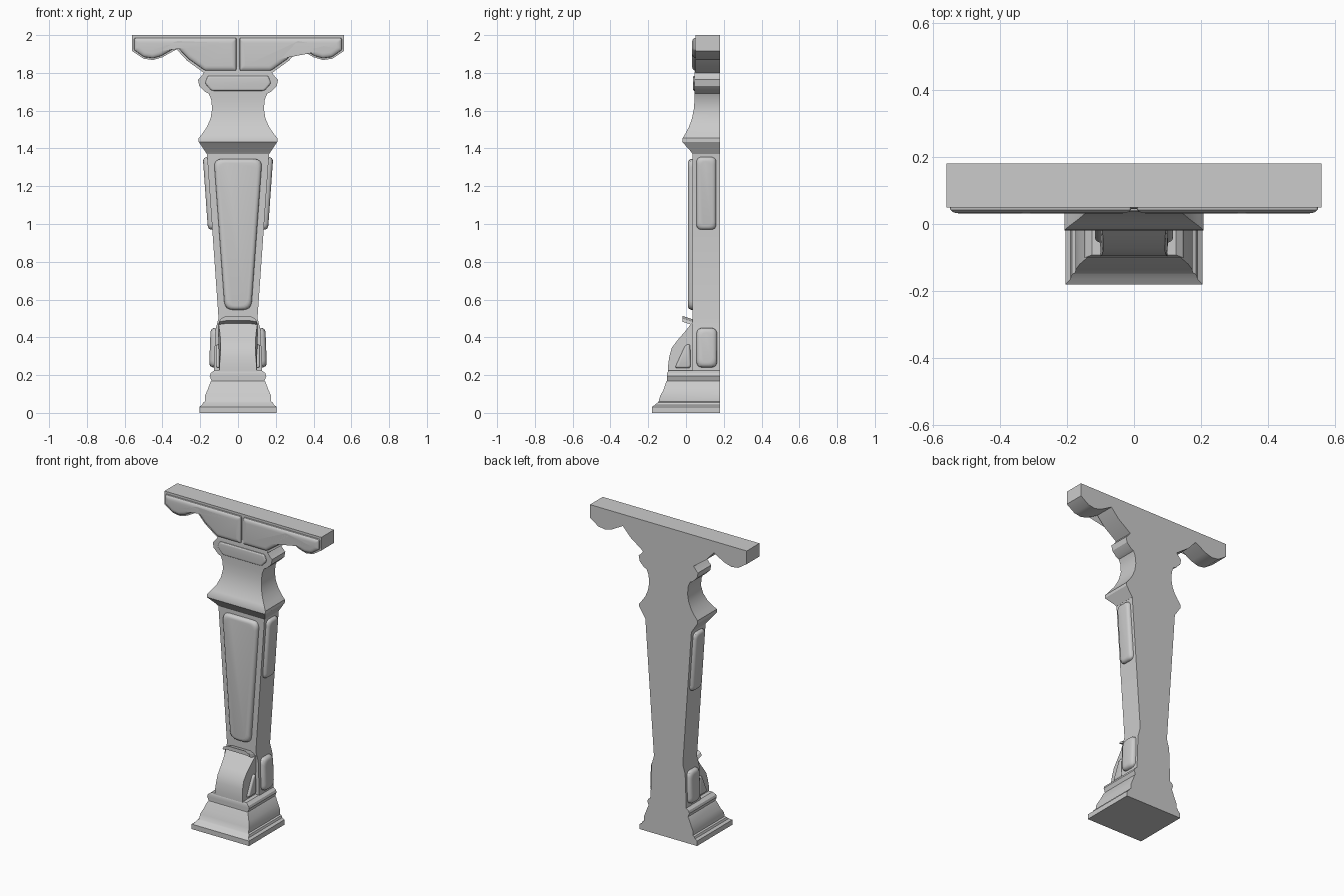
import bpy, bmesh, math
from mathutils import Vector

if "Cube" in bpy.data.objects:
    bpy.data.objects.remove(bpy.data.objects["Cube"])

BACK = 0.18


def finish(bm, name, mirror=False, recalc=True):
    if recalc:
        bmesh.ops.recalc_face_normals(bm, faces=bm.faces[:])
    me = bpy.data.meshes.new(name)
    bm.to_mesh(me)
    bm.free()
    ob = bpy.data.objects.new(name, me)
    bpy.context.scene.collection.objects.link(ob)
    if mirror:
        ob.modifiers.new("mirror", 'MIRROR')
    bpy.ops.object.select_all(action='DESELECT')
    ob.select_set(True)
    bpy.context.view_layer.objects.active = ob
    bpy.ops.object.shade_smooth_by_angle(angle=math.radians(32))
    return ob


def tower(name, sections):
    """Stack of flat-backed rectangles: (z, half width, front y)."""
    bm = bmesh.new()
    rings = [[bm.verts.new(p) for p in ((-w, f, z), (w, f, z), (w, BACK, z), (-w, BACK, z))]
             for z, w, f in sections]
    for a, b in zip(rings, rings[1:]):
        for i in range(4):
            j = (i + 1) % 4
            bm.faces.new((a[i], a[j], b[j], b[i]))
    bm.faces.new(rings[0])
    bm.faces.new(rings[-1])
    return finish(bm, name)


def prism(name, pts, offset):
    bm = bmesh.new()
    n = len(pts)
    a = [bm.verts.new(p) for p in pts]
    b = [bm.verts.new(Vector(p) + Vector(offset)) for p in pts]
    bm.faces.new(a)
    bm.faces.new(b)
    for i in range(n):
        j = (i + 1) % n
        bm.faces.new((a[i], a[j], b[j], b[i]))
    return finish(bm, name)


def pad(name, pts, out, height, soft, corner, mirror=False):
    """Raised cushion panel with rounded corners, rising along its normal."""
    pts = [Vector(p) for p in pts]
    n = len(pts)
    nor = sum((pts[i - 1].cross(pts[i]) for i in range(n)), Vector())
    if nor.dot(Vector(out)) < 0:
        pts.reverse()
        nor = -nor
    nor.normalize()

    def ring(t, h):
        # mitred inset of the outline
        ins = []
        for i in range(n):
            a = nor.cross((pts[i] - pts[i - 1]).normalized())
            b = nor.cross((pts[(i + 1) % n] - pts[i]).normalized())
            ins.append(pts[i] + (a + b) * (t / (1 + a.dot(b))) + nor * h)
        # rounded corners
        res = []
        for i in range(n):
            p = ins[i]
            da, db = ins[i - 1] - p, ins[(i + 1) % n] - p
            a = p + da.normalized() * min(corner, .4 * da.length)
            b = p + db.normalized() * min(corner, .4 * db.length)
            for k in range(5):
                u = k / 4
                res.append(a * (1 - u) ** 2 + p * 2 * u * (1 - u) + b * u * u)
        return res

    bm = bmesh.new()
    layers = ((0, 0), (.06, .45), (.3, .78), (.62, .94), (1, 1))
    rings = [[bm.verts.new(p) for p in ring(soft * t, height * h)] for t, h in layers]
    for a, b in zip(rings, rings[1:]):
        for i in range(len(a)):
            j = (i + 1) % len(a)
            bm.faces.new((a[i], a[j], b[j], b[i]))
    bm.faces.new(rings[-1])
    return finish(bm, name, mirror, recalc=False)


# stepped base
tower("base", [(0, .205, -.18), (.032, .205, -.18), (.042, .19, -.165), (.055, .185, -.15),
               (.06, .175, -.145), (.09, .175, -.137), (.12, .162, -.12), (.165, .145, -.105),
               (.17, .14, -.1), (.195, .15, -.1), (.21, .145, -.1), (.225, .125, -.092)])

# tapered shaft with narrow ankle
tower("shaft", [(.2, .128, .035), (.3, .125, .035), (.44, .12, .035), (.5, .103, .035),
                (1.38, .165, .035)])

# flared collar, concave neck and capital
tower("collar_and_neck", [(1.37, .165, .035), (1.385, .175, .025), (1.435, .208, -.02),
                          (1.455, .208, -.018), (1.48, .188, -.002), (1.515, .164, .016),
                          (1.56, .145, .032), (1.61, .137, .042), (1.66, .142, .045),
                          (1.69, .155, .045), (1.70, .175, .045), (1.73, .205, .045),
                          (1.765, .212, .045), (1.775, .2, .045), (1.80, .18, .045),
                          (1.83, .18, .05)])
pad("capital_panel", [(-.14, .046, 1.705), (.14, .046, 1.705), (.175, .046, 1.745),
                      (.16, .046, 1.785), (-.16, .046, 1.785), (-.175, .046, 1.745)],
    (0, -1, 0), .01, .012, .012)

# top beam with scalloped brackets
edge = [(.56, 1.915), (.50, 1.875), (.45, 1.868), (.40, 1.883), (.325, 1.925),
        (.27, 1.865), (.18, 1.80)]
half = [(.56, 2.0)] + edge
outline = half + [(-x, z) for x, z in reversed(half)]
prism("top_beam", [(x, .05, z) for x, z in outline], (0, BACK - .05, 0))
inner = [(.008, 1.985), (.55, 1.985), (.55, 1.921), (.498, 1.884), (.45, 1.877),
         (.405, 1.89), (.323, 1.938), (.262, 1.874), (.175, 1.812), (.008, 1.812)]
pad("beam_panel", [(x, .051, z) for x, z in inner], (0, -1, 0), .019, .026, .008, True)

# raised panels on the shaft
pad("front_panel", [(-.07, .036, .545), (.07, .036, .545), (.128, .036, 1.345),
                    (-.128, .036, 1.345)], (0, -1, 0), .026, .022, .045)
side = lambda z: .103 + (z - .5) * .0705 - .001
pad("upper_side_panel", [(side(z), y, z) for y, z in
                         ((.055, .97), (.16, .97), (.16, 1.355), (.055, 1.355))],
    (1, 0, 0), .024, .022, .03, True)
pad("lower_side_panel", [(.126 - (z > .3) * .008, y, z) for y, z in
                         ((.055, .24), (.165, .24), (.165, .45), (.055, .45))],
    (1, 0, 0), .027, .026, .035, True)

# sloping front foot with triangular cheeks and curled lip
bm = bmesh.new()
rows = [[bm.verts.new((s * w, y, z)) for s in (-1, 1)] for y, z, w in
        ((.05, .215, .1), (-.095, .215, .1), (-.095, .25, .098), (-.088, .3, .094),
         (-.075, .345, .092), (-.045, .385, .092), (-.01, .425, .096), (.03, .475, .104),
         (.05, .475, .104))]
for a, b in zip(rows, rows[1:] + rows[:1]):
    bm.faces.new((a[0], a[1], b[1], b[0]))
for k in (0, 1):
    bm.faces.new([r[k] for r in rows])
finish(bm, "front_foot")
pad("foot_cheek", [(.094, -.06, .237), (.094, .026, .237), (.094, .022, .365),
                   (.094, -.004, .36)], (1, 0, 0), .022, .009, .015, True)
lip = [(-.1, .482), (-.09, .5), (-.065, .513), (.065, .513), (.09, .5), (.1, .482),
       (.065, .488), (-.065, .488)]
prism("foot_lip", [(x, -.018, z) for x, z in lip], (0, .06, -.02))
